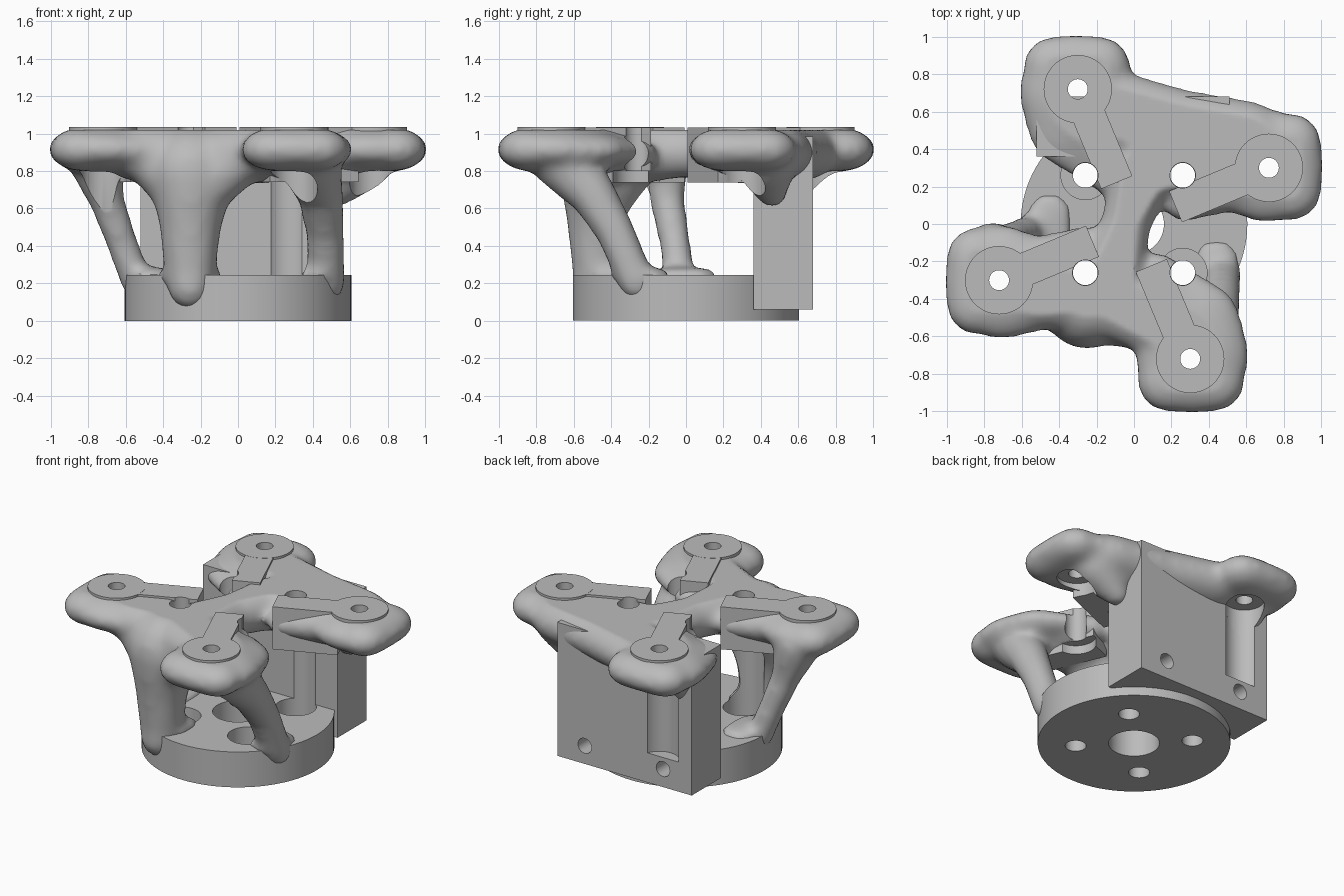
import bpy, bmesh, math
from mathutils import Matrix, Vector

cube = bpy.data.objects.get("Cube")
if cube:
    bpy.data.objects.remove(cube, do_unlink=True)

metal = bpy.data.materials.new("light_grey_metal")
metal.use_nodes = True
grey = (0.5, 0.5, 0.5, 1)
metal.diffuse_color = grey
metal.node_tree.nodes["Principled BSDF"].inputs["Base Color"].default_value = grey

ARM_R = 0.78                      # radial distance of the arm bolts
ARM_ANGLE = math.atan2(0.30, 0.72)
HOLE = 0.26                       # offset of the base bolts
TOP = 1.02
turns = [Matrix.Rotation(i * math.pi / 2, 4, 'Z') for i in range(4)]


def make(name, bm):
    mesh = bpy.data.meshes.new(name)
    bmesh.ops.recalc_face_normals(bm, faces=bm.faces)
    bm.to_mesh(mesh)
    bm.free()
    mesh.materials.append(metal)
    ob = bpy.data.objects.new(name, mesh)
    bpy.context.collection.objects.link(ob)
    return ob


def evaluated(ob):
    deps = bpy.context.evaluated_depsgraph_get()
    return bpy.data.meshes.new_from_object(ob.evaluated_get(deps))


def box(bm, lo, hi, matrix=Matrix()):
    lo, hi = Vector(lo), Vector(hi)
    place = Matrix.Translation((lo + hi) / 2) @ Matrix.Diagonal((*(hi - lo), 1))
    bmesh.ops.create_cube(bm, size=1, matrix=matrix @ place)


def lathe(bm, steps, matrix=Matrix(), sides=48):
    """Stepped solid of revolution from (radius, z) pairs."""
    rings = [[bm.verts.new(matrix @ Vector((r * math.cos(a), r * math.sin(a), z)))
              for a in (2 * math.pi * k / sides for k in range(sides))]
             for r, z in steps]
    for low, high in zip(rings, rings[1:]):
        for k in range(sides):
            n = (k + 1) % sides
            bm.faces.new((low[k], low[n], high[n], high[k]))
    bm.faces.new(rings[0][::-1])
    bm.faces.new(rings[-1])


def limb(bm, points, flat=1.0, matrix=Matrix(), sides=18, rows=9):
    """Chain of rounded hulls through (x, y, z, radius) points."""
    for pair in zip(points, points[1:]):
        hull = bmesh.new()
        for x, y, z, r in pair:
            for i in range(rows):
                tilt = math.pi * (i + 0.5) / rows
                for k in range(sides):
                    a = 2 * math.pi * k / sides
                    offset = Vector((math.sin(tilt) * math.cos(a),
                                     math.sin(tilt) * math.sin(a),
                                     math.cos(tilt) * flat))
                    hull.verts.new(matrix @ (Vector((x, y, z)) + offset * r))
        bmesh.ops.convex_hull(hull, input=hull.verts)
        inner = [v for v in hull.verts if not v.link_faces]
        bmesh.ops.delete(hull, geom=inner, context='VERTS')
        piece = bpy.data.meshes.new("piece")
        hull.to_mesh(piece)
        hull.free()
        bm.from_mesh(piece)
        bpy.data.meshes.remove(piece)


# Organic frame: four arm heads with necks
bm = bmesh.new()
for turn in turns:
    limb(bm, [(0.84, 0.18, 0.915, 0.165), (0.84, 0.43, 0.915, 0.165)], 0.7, turn)
    limb(bm, [(0.71, 0.31, 0.915, 0.31), (0.54, 0.33, 0.91, 0.25),
              (0.27, 0.13, 0.90, 0.12)], 0.42, turn)
    limb(bm, [(0.62, 0.29, 0.915, 0.20), (0.27, 0.13, 0.89, 0.12)], 0.75, turn)
# Hub bridge and the filled corners
limb(bm, [(-0.12, -0.30, 0.90, 0.17), (-0.045, 0.0, 0.90, 0.135),
          (0.06, 0.30, 0.90, 0.17), (0.27, 0.32, 0.90, 0.17)])
limb(bm, [(-0.52, -0.36, 0.90, 0.21), (-0.22, -0.36, 0.88, 0.21),
          (0.16, -0.52, 0.90, 0.21)], 0.75)
limb(bm, [(-0.10, 0.60, 0.90, 0.22), (0.25, 0.49, 0.90, 0.23),
          (0.60, 0.43, 0.90, 0.23)], 0.7)
# Front leg with its wide web
limb(bm, [(-0.25, -0.42, 0.79, 0.25), (-0.25, -0.46, 0.66, 0.20), (-0.255, -0.47, 0.50, 0.165),
          (-0.255, -0.47, 0.25, 0.138), (-0.255, -0.49, 0.18, 0.122)])
limb(bm, [(-0.46, -0.42, 0.85, 0.14), (-0.25, -0.47, 0.66, 0.16),
          (0.00, -0.53, 0.85, 0.14)])
# Side legs and the gussets onto the plate
limb(bm, [(0.38, -0.66, 0.86, 0.17), (0.44, -0.50, 0.68, 0.125),
          (0.465, -0.38, 0.48, 0.105), (0.475, -0.26, 0.20, 0.10)])
limb(bm, [(-0.76, -0.14, 0.86, 0.15), (-0.70, -0.10, 0.64, 0.095),
          (-0.62, -0.06, 0.42, 0.085), (-0.54, -0.03, 0.20, 0.085)])
limb(bm, [(0.66, 0.42, 0.86, 0.17), (0.52, 0.46, 0.68, 0.08)])
limb(bm, [(-0.36, 0.66, 0.86, 0.15), (-0.40, 0.56, 0.72, 0.10)])
# Flared feet where the legs meet the base
limb(bm, [(-0.255, -0.40, 0.24, 0.18), (-0.255, -0.38, 0.24, 0.18)], 0.35)
limb(bm, [(0.43, -0.27, 0.24, 0.14), (0.44, -0.20, 0.24, 0.13)], 0.35)
limb(bm, [(-0.45, -0.08, 0.24, 0.13), (-0.45, 0.05, 0.24, 0.13)], 0.35)
frame = make("organic_frame", bm)
remesh = frame.modifiers.new("fuse", 'REMESH')
remesh.mode = 'VOXEL'
remesh.voxel_size = 0.025
relax = frame.modifiers.new("relax", 'SMOOTH')
relax.factor = 0.5
relax.iterations = 16
fused = evaluated(frame)
frame.modifiers.clear()
frame.data = fused
for v in fused.vertices:
    v.co.z = min(v.co.z, TOP)

# Round base
bm = bmesh.new()
lathe(bm, [(0.605, 0), (0.605, 0.245)], sides=96)
parts = [frame, make("base_disc", bm)]

# Upright mounting plate at the back
bm = bmesh.new()
box(bm, (-0.52, 0.36, 0.06), (0.51, 0.68, 0.985))
parts.append(make("back_plate", bm))

# Radial key block and round pad on each arm
for i, turn in enumerate(turns):
    aim = turn @ Matrix.Rotation(ARM_ANGLE, 4, 'Z')
    bm = bmesh.new()
    box(bm, (0.24, -0.09, 0.74), (0.66, 0.09, 1.034), aim)
    parts.append(make(f"arm_key_{i + 1}", bm))
    bm = bmesh.new()
    lathe(bm, [(0.182, 0.94), (0.182, 1.035)], aim @ Matrix.Translation((ARM_R, 0, 0)), 64)
    parts.append(make(f"arm_pad_{i + 1}", bm))

# Bores: stepped bolt holes, central hole, cross holes in the plate
bm = bmesh.new()
for turn in turns:
    arm = turn @ Matrix.Rotation(ARM_ANGLE, 4, 'Z') @ Matrix.Translation((ARM_R, 0, 0))
    lathe(bm, [(0.125, 0.265), (0.125, 0.83), (0.053, 0.83), (0.053, 1.2)], arm)
    lathe(bm, [(0.066, -0.1), (0.066, 0.12), (0.13, 0.12), (0.13, 0.80),
               (0.068, 0.80), (0.068, 1.2)], turn @ Matrix.Translation((HOLE, HOLE, 0)))
lathe(bm, [(0.16, -0.1), (0.16, 0.4)])
for x in (-0.3, 0.3):
    lathe(bm, [(0.052, -0.8), (0.052, -0.45)],
          Matrix.Translation((x, 0, 0.185)) @ Matrix.Rotation(math.pi / 2, 4, 'X'), 32)
cutter = make("bore_cutter", bm)
cutter.hide_render = True

# Drill every part, with a second solver if the first leaves it uncut
for ob in parts:
    cut = ob.modifiers.new("bores", 'BOOLEAN')
    cut.operation = 'DIFFERENCE'
    cut.object = cutter
    for solver in ('MANIFOLD', 'FLOAT'):
        cut.solver = solver
        drilled = evaluated(ob)
        if len(drilled.vertices) not in (0, len(ob.data.vertices)):
            break
    ob.modifiers.clear()
    ob.data = drilled
bpy.data.objects.remove(cutter, do_unlink=True)

# Smooth shading with crisp edges
bpy.ops.object.select_all(action='DESELECT')
for ob in parts:
    ob.select_set(True)
bpy.context.view_layer.objects.active = frame
bpy.ops.object.shade_smooth_by_angle(angle=math.radians(35))
